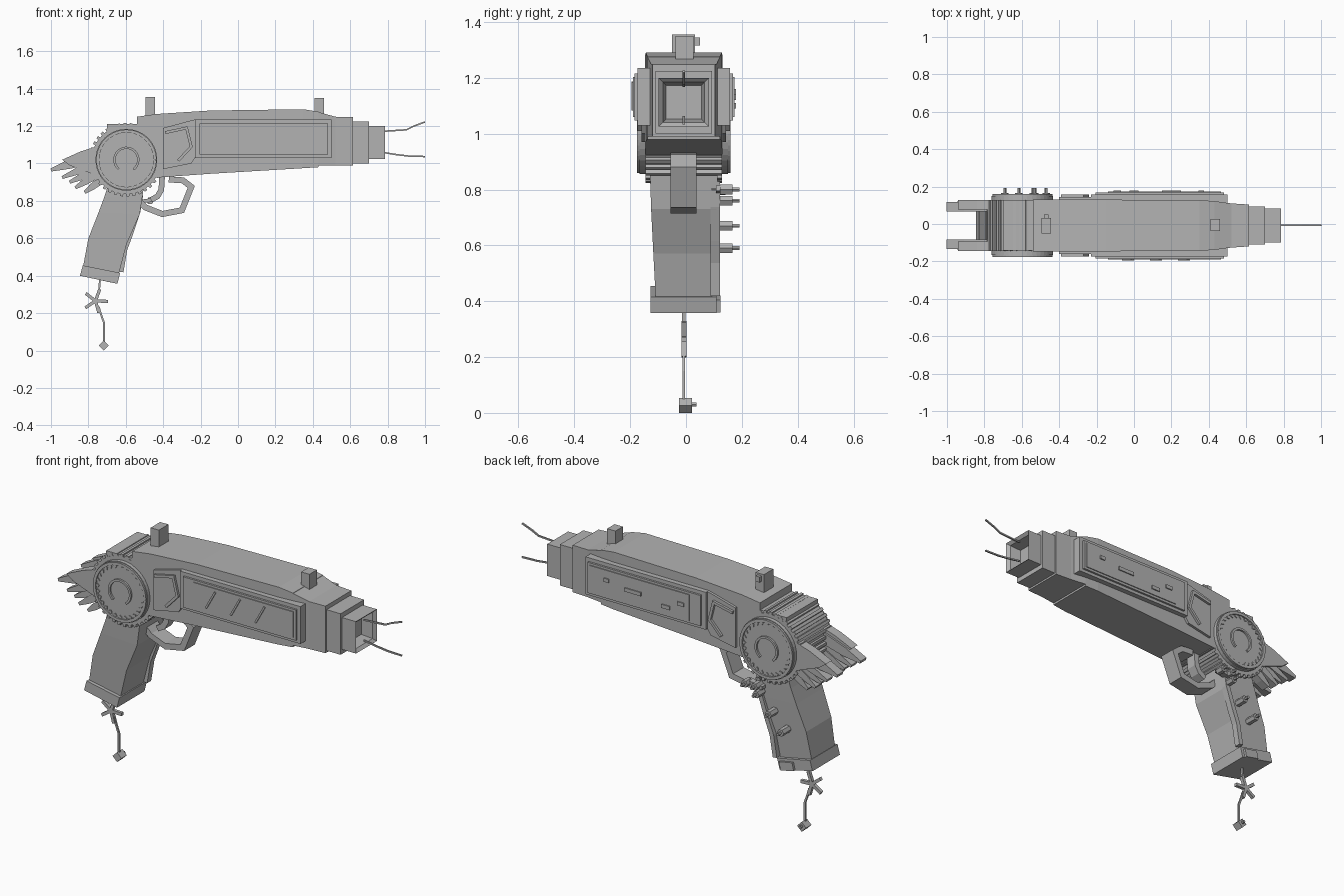
import bpy, bmesh, math
from mathutils import Vector

if "Cube" in bpy.data.objects:
    bpy.data.objects.remove(bpy.data.objects["Cube"])

C = -0.008  # centre plane of the body in y
grey = bpy.data.materials.new("plain_grey")
grey.diffuse_color = (0.45, 0.45, 0.45, 1)
grey.use_nodes = True
grey.node_tree.nodes["Principled BSDF"].inputs["Base Color"].default_value = grey.diffuse_color


def finish(name, bm):
    bmesh.ops.recalc_face_normals(bm, faces=bm.faces[:])
    me = bpy.data.meshes.new(name)
    bm.to_mesh(me)
    bm.free()
    me.materials.append(grey)
    ob = bpy.data.objects.new(name, me)
    bpy.context.collection.objects.link(ob)
    return ob


def prism(name, pts, y0, y1):
    """Extrude an x-z outline from y0 to y1."""
    bm = bmesh.new()
    a = [bm.verts.new((x, y0, z)) for x, z in pts]
    b = [bm.verts.new((x, y1, z)) for x, z in pts]
    bm.faces.new(a)
    bm.faces.new(b[::-1])
    n = len(pts)
    for i in range(n):
        j = (i + 1) % n
        bm.faces.new((a[i], b[i], b[j], a[j]))
    return finish(name, bm)


def box(name, x0, x1, y0, y1, z0, z1):
    return prism(name, [(x0, z0), (x1, z0), (x1, z1), (x0, z1)], y0, y1)


def ribbon(name, pts, w, y0, y1):
    """Strip of width w along an x-z path."""
    p = [Vector(q) for q in pts]
    left, right = [], []
    for i, q in enumerate(p):
        d0 = (q - p[i - 1]).normalized() if i else (p[1] - q).normalized()
        d1 = (p[i + 1] - q).normalized() if i < len(p) - 1 else d0
        t = (d0 + d1).normalized()
        o = Vector((-t.y, t.x)) * (w / 2 / max(0.4, t.dot(d1)))
        left.append(tuple(q + o))
        right.append(tuple(q - o))
    return prism(name, left + right[::-1], y0, y1)


def loft(name, rings):
    """Skin between four-cornered sections."""
    bm = bmesh.new()
    rs = [[bm.verts.new(v) for v in r] for r in rings]
    bm.faces.new(rs[0])
    bm.faces.new(rs[-1][::-1])
    for a, b in zip(rs, rs[1:]):
        for i in range(4):
            j = (i + 1) % 4
            bm.faces.new((a[i], a[j], b[j], b[i]))
    return finish(name, bm)


def both(fn, name, shape, d0, d1, *w):
    """Same plate on the front and back sides, at distance d0..d1 from the centre."""
    for side, s in (("front", -1), ("back", 1)):
        fn(f"{name}_{side}", shape, *w, C + s * d0, C + s * d1)


def rect(x0, x1, z0, z1):
    return [(x0, z0), (x1, z0), (x1, z1), (x0, z1)]


def circle(cx, cz, r, n, a0=0.0, a1=2 * math.pi):
    return [(cx + r * math.cos(a0 + (a1 - a0) * i / n),
             cz + r * math.sin(a0 + (a1 - a0) * i / n)) for i in range(n)]


# Main body, tapering toward the muzzle
stations = [(-0.54, 0.138, 0.93, 1.25), (-0.43, 0.138, 0.925, 1.265), (-0.15, 0.138, 0.945, 1.283),
            (0.35, 0.136, 0.975, 1.29), (0.43, 0.13, 0.98, 1.277), (0.431, 0.13, 0.99, 1.275),
            (0.52, 0.118, 0.99, 1.25), (0.615, 0.112, 0.99, 1.248)]
loft("body", [[(x, C - h, a), (x, C + h, a), (x, C + h, b), (x, C - h, b)] for x, h, a, b in stations])
box("rear_block", -0.70, -0.50, C - 0.135, C + 0.135, 1.0, 1.21)
box("barrel_step", 0.60, 0.70, C - 0.102, C + 0.102, 1.0, 1.225)

# Muzzle with stepped recess
muzzle = box("muzzle", 0.69, 0.785, C - 0.09, C + 0.09, 1.025, 1.20)
bm = bmesh.new()
bm.from_mesh(muzzle.data)
face = max(bm.faces, key=lambda f: f.calc_center_median().x)
for inset, depth in ((0.022, 0.015), (0.016, 0.06)):
    bmesh.ops.inset_region(bm, faces=[face], thickness=inset)
    bmesh.ops.translate(bm, verts=face.verts[:], vec=(-depth, 0, 0))
bm.to_mesh(muzzle.data)
bm.free()

# Whisker wires at the muzzle
ribbon("upper_wire", [(0.77, 1.172), (0.90, 1.18), (0.94, 1.2), (1.0, 1.222)], 0.008, C - 0.004, C + 0.004)
ribbon("lower_wire", [(0.77, 1.06), (0.85, 1.047), (0.91, 1.04), (1.0, 1.037)], 0.008, C - 0.004, C + 0.004)

# Ribbed rear drum and its side discs
GX, GZ = -0.597, 1.02
teeth = []
for i in range(36):
    for k, r in ((0.0, 0.197), (0.45, 0.197), (0.5, 0.184), (0.95, 0.184)):
        a = 2 * math.pi * (i + k) / 36
        teeth.append((GX + r * math.cos(a), GZ + r * math.sin(a)))
prism("ribbed_drum", teeth, C - 0.137, C + 0.137)
both(prism, "drum_disc", circle(GX, GZ, 0.165, 40), 0.13, 0.158)


def both_ribbon(name, pts, w, d0, d1):
    for side, s in (("front", -1), ("back", 1)):
        ribbon(f"{name}_{side}", pts, w, C + s * d0, C + s * d1)


both_ribbon("disc_rim", circle(GX, GZ, 0.153, 48, 0, 2 * math.pi * 48 / 47.01), 0.016, 0.15, 0.168)
for i in range(28):
    a = 2 * math.pi * i / 28
    both(prism, f"disc_notch_{i}", circle(GX + 0.138 * math.cos(a), GZ + 0.138 * math.sin(a), 0.011, 4, a, a + 2 * math.pi),
         0.15, 0.163)
both_ribbon("disc_c_ring", circle(GX, GZ, 0.064, 24, -math.pi * 0.3, math.pi * 1.35), 0.012, 0.15, 0.168)

# Side panels and shoulder plates
both(prism, "panel_frame", rect(-0.23, 0.50, 1.03, 1.235), 0.11, 0.165)
both(prism, "panel_step", rect(-0.205, 0.48, 1.047, 1.215), 0.15, 0.176)
both(prism, "panel_inner", rect(-0.14, 0.465, 1.06, 1.203), 0.15, 0.181)
both(prism, "shoulder_plate", [(-0.40, 0.97), (-0.25, 1.0), (-0.23, 1.03), (-0.23, 1.235), (-0.27, 1.225), (-0.40, 1.19)],
     0.12, 0.152)
both_ribbon("shoulder_bracket", [(-0.39, 1.165), (-0.275, 1.19), (-0.25, 1.09), (-0.32, 1.015)], 0.015, 0.14, 0.165)
for i, x in enumerate((-0.04, 0.11, 0.26)):
    ribbon(f"panel_slash_{i}", [(x - 0.02, 1.085), (x + 0.035, 1.185)], 0.01, C - 0.187, C - 0.17)
for i, (x, z, w) in enumerate(((0.36, 1.15, 0.03), (0.2, 1.13, 0.1), (0.0, 1.1, 0.05), (-0.09, 1.14, 0.04))):
    box(f"panel_slot_{i}", x - w / 2, x + w / 2, C + 0.17, C + 0.187, z - 0.01, z + 0.01)

# Sights
box("rear_sight", -0.495, -0.445, C - 0.042, C + 0.04, 1.23, 1.355)
box("rear_sight_knob", -0.482, -0.458, C + 0.03, C + 0.058, 1.315, 1.345)
box("front_sight", 0.41, 0.46, C - 0.03, C + 0.034, 1.25, 1.35)

# Grip, lofted down its slanted length: (back x, back z, front x, front z, half width)
grip = [(-0.69, 0.90, -0.50, 0.90, 0.122), (-0.715, 0.82, -0.51, 0.83, 0.12), (-0.745, 0.74, -0.525, 0.73, 0.117),
        (-0.80, 0.60, -0.595, 0.57, 0.109), (-0.83, 0.44, -0.64, 0.40, 0.10)]
loft("grip", [[(bx, C - h, bz), (bx, C + h, bz), (fx, C + h, fz), (fx, C - h, fz)] for bx, bz, fx, fz, h in grip])
prism("grip_base", [(-0.845, 0.40), (-0.645, 0.357), (-0.63, 0.415), (-0.83, 0.455)], C - 0.12, C + 0.118)
prism("grip_base_tab", [(-0.74, 0.377), (-0.66, 0.36), (-0.65, 0.405), (-0.73, 0.42)], C + 0.11, C + 0.131)
ribbon("grip_strip", [(-0.52, 0.83), (-0.535, 0.74), (-0.575, 0.62), (-0.605, 0.54), (-0.625, 0.42)],
       0.025, C + 0.095, C + 0.13)

# Studs on the back of the grip
for i, (x, z) in enumerate(((-0.47, 0.80), (-0.53, 0.80), (-0.54, 0.76), (-0.615, 0.67), (-0.69, 0.59))):
    prism(f"stud_{i}", circle(x, z, 0.02, 6), C + 0.10 if i else C + 0.13, C + 0.175)
    prism(f"stud_tip_{i}", circle(x, z, 0.008, 6), C + 0.17, C + 0.2)
ribbon("stud_bar", [(-0.56, 0.79), (-0.46, 0.805)], 0.02, C + 0.115, C + 0.15)

# Trigger and guard
ribbon("trigger_guard", [(-0.53, 0.80), (-0.495, 0.765), (-0.405, 0.73), (-0.30, 0.75), (-0.25, 0.875),
                         (-0.295, 0.91), (-0.37, 0.915)], 0.032, C - 0.047, C + 0.045)
ribbon("trigger", [(-0.405, 0.94), (-0.41, 0.86), (-0.43, 0.825), (-0.465, 0.805)], 0.03, C - 0.03, C + 0.03)

# Swept-back fins at the rear, one fan per side
fins = [(-0.75, 1.045, -1.0, 0.965), (-0.76, 1.0, -0.94, 0.925), (-0.75, 0.97, -0.90, 0.90),
        (-0.74, 0.95, -0.87, 0.87), (-0.72, 0.92, -0.82, 0.845)]
for i, (x0, z0, x1, z1) in enumerate(fins):
    b, t = Vector((x0, z0)), Vector((x1, z1))
    d = (t - b).normalized()
    n = Vector((-d.y, d.x))
    m = b.lerp(t, 0.6)
    w = 0.032 if i == 0 else 0.022
    outline = [b + n * w, m + n * w * 0.8, t + n * 0.008, t - n * 0.008, m - n * w * 0.8, b - n * w]
    both(prism, f"fin_{i}", [tuple(v) for v in outline], 0.075 + 0.006 * (i % 2), 0.125 + 0.006 * (i % 2))
both(prism, "fin_root", [(-0.76, 1.09), (-0.84, 1.065), (-0.94, 1.02), (-0.90, 0.99), (-0.74, 0.93)], 0.085, 0.137)

# Hanging charm: cord, five-armed star and bead
ribbon("upper_cord", [(-0.737, 0.39), (-0.742, 0.33), (-0.76, 0.265)], 0.01, C - 0.006, C + 0.006)
for i in range(5):
    a = math.radians(-2 + 72 * i)
    ribbon(f"star_arm_{i}", [(-0.762, 0.265), (-0.762 + 0.066 * math.cos(a), 0.265 + 0.066 * math.sin(a))],
           0.017, C - 0.009, C + 0.009)
ribbon("lower_cord", [(-0.745, 0.235), (-0.735, 0.20), (-0.717, 0.15), (-0.717, 0.04)], 0.01, C - 0.005, C + 0.005)
prism("charm_bead", circle(-0.717, 0.027, 0.027, 4), C - 0.017, C + 0.03)
prism("charm_bead_tip", circle(-0.717, 0.03, 0.008, 6), C + 0.02, C + 0.045)
